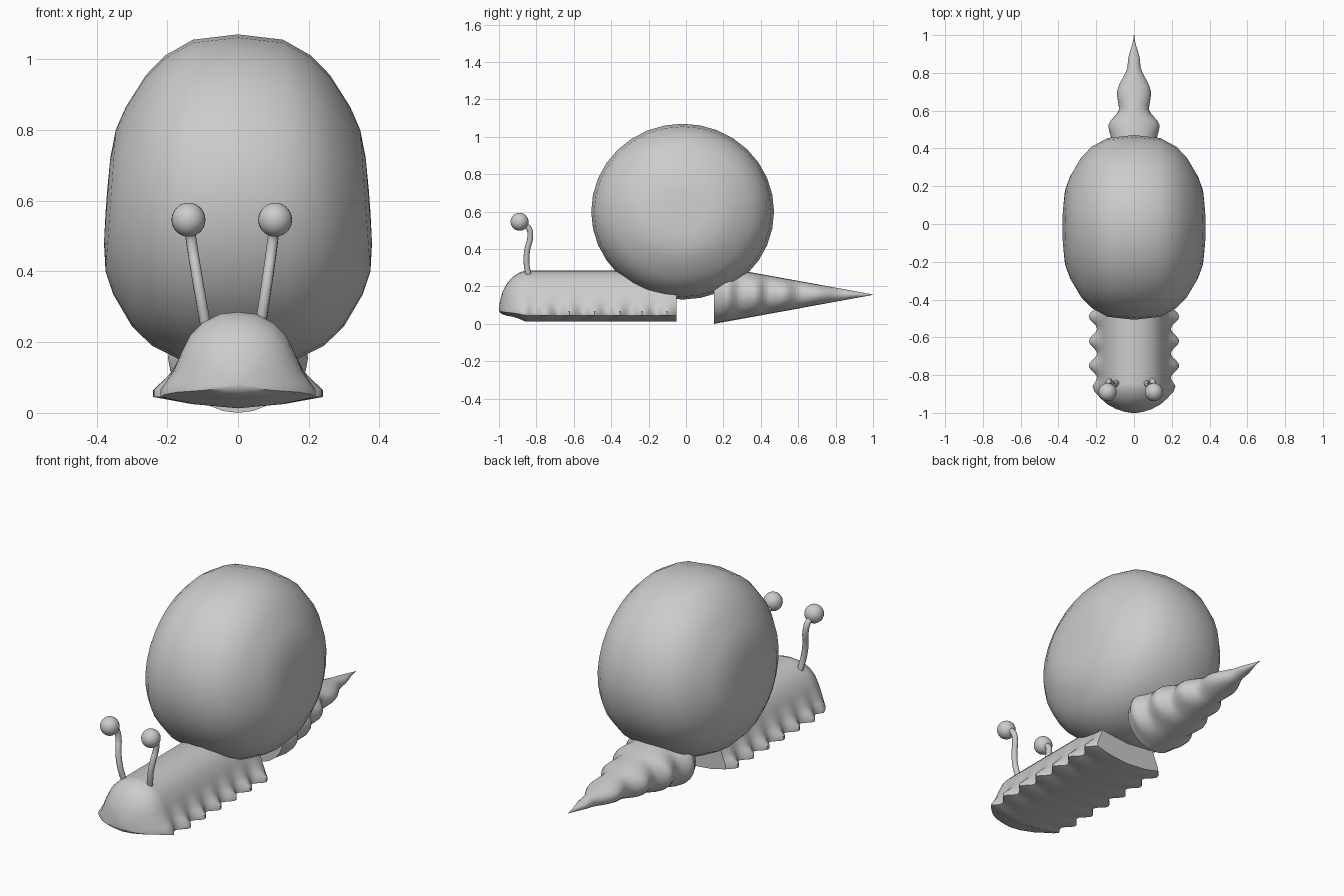
import bpy, math

if "Cube" in bpy.data.objects:
    bpy.data.objects.remove(bpy.data.objects["Cube"])

grey = bpy.data.materials.new("plain grey")
grey.diffuse_color = (0.6, 0.6, 0.6, 1)
grey.use_nodes = True
grey.node_tree.nodes["Principled BSDF"].inputs["Base Color"].default_value = grey.diffuse_color


def finish(obj, angle=40):
    """Material and smooth shading with crisp edges."""
    obj.data.materials.clear()
    obj.data.materials.append(grey)
    bpy.ops.object.select_all(action='DESELECT')
    obj.select_set(True)
    bpy.context.view_layer.objects.active = obj
    bpy.ops.object.mode_set(mode='EDIT')
    bpy.ops.mesh.select_all(action='SELECT')
    bpy.ops.mesh.normals_make_consistent(inside=False)
    bpy.ops.object.mode_set(mode='OBJECT')
    bpy.ops.object.shade_smooth_by_angle(angle=math.radians(angle))


def loft(name, rings, angle=40):
    """Skin a list of equal-length closed rings and cap both ends."""
    n = len(rings[0])
    verts = [p for r in rings for p in r]
    faces = [(i * n + j, i * n + (j + 1) % n, (i + 1) * n + (j + 1) % n, (i + 1) * n + j)
             for i in range(len(rings) - 1) for j in range(n)]
    faces += [tuple(range(n)), tuple(range(len(verts) - n, len(verts)))]
    mesh = bpy.data.meshes.new(name)
    mesh.from_pydata(verts, [], faces)
    obj = bpy.data.objects.new(name, mesh)
    bpy.context.collection.objects.link(obj)
    finish(obj, angle)
    return obj


def lerp(table, y):
    """Smoothly eased lookup in a list of (y, value) pairs."""
    for (a, va), (b, vb) in zip(table, table[1:]):
        if y <= b:
            t = max(0, (y - a) / (b - a))
            return va + (vb - va) * (1 - math.cos(math.pi * t)) / 2
    return table[-1][1]


# Shell: a wide, squarish round turned about the x axis, fuller at the bottom
half = [(0.372, 0.03), (0.37, 0.12), (0.36, 0.2), (0.335, 0.265), (0.28, 0.355),
        (0.225, 0.41), (0.14, 0.455)]
profile = [(-x, r) for x, r in half] + [(0, 0.47)] + [(x, r) for x, r in reversed(half)]
rings = []
for x, r in profile:
    ring = []
    for k in range(32):
        a = math.tau * k / 32
        dz = r * math.sin(a)
        ring.append((x * (1 - 0.2 * dz), -0.018 + 1.04 * r * math.cos(a), 0.6 + dz))
    rings.append(ring)
loft("shell", rings, 60)

# Body: domed section with a scalloped foot edge and a rounded head
section = [(0, 0.285, 0), (0.05, 0.28, 0), (0.1, 0.255, 0), (0.135, 0.22, 0),
           (0.16, 0.17, 0), (0.178, 0.12, 0.006), (0.188, 0.09, 0.025),
           (0.195, 0.065, 0.045), (0.195, 0.045, 0.045), (0.12, 0.025, 0.01), (0, 0.013, 0)]
# y, width scale, height scale above the middle, height scale below it
head = [(-1.0, 0.06, 0.05, 0.1), (-0.994, 0.26, 0.22, 0.3), (-0.98, 0.48, 0.46, 0.45),
        (-0.955, 0.72, 0.68, 0.55), (-0.925, 0.89, 0.84, 0.62), (-0.89, 0.98, 0.95, 0.8)]
stations = head + [(-0.86 + 0.81 * i / 48, 1, 1, 1) for i in range(49)]
rings = []
for y, sw, st, sb in stations:
    wave = 0.5 + 0.5 * math.cos(math.tau * (y + 0.49) / 0.13)
    wave *= min(1, max(0, (y + 0.93) / 0.1))
    pts = []
    for x, z, flare in section:
        zz = 0.08 + (z - 0.08) * (st if z > 0.08 else sb)
        pts.append(((x + flare * wave) * sw, zz))
    rings.append([(x, y, z) for x, z in pts] + [(-x, y, z) for x, z in pts[-2:0:-1]])
loft("body", rings)

# Tail: a cone with bulging sides
width = [(0.15, 0.165), (0.22, 0.2), (0.29, 0.155), (0.37, 0.175), (0.44, 0.12),
         (0.52, 0.135), (0.61, 0.08), (0.69, 0.09), (0.85, 0.033), (1.0, 0.002)]
rings = []
for i in range(44):
    t = i / 43
    y = 0.15 + 0.85 * t
    low, high = 0.155 * t, 0.312 - 0.155 * t
    w, mid, h = lerp(width, y), (low + high) / 2, (high - low) / 2
    rings.append([(w * math.cos(math.tau * k / 24), y, mid + h * math.sin(math.tau * k / 24))
                  for k in range(24)])
loft("tail", rings)

# Eye stalks and eyeballs
for side, base_x, tip_x in (("left", -0.092, -0.14), ("right", 0.064, 0.105)):
    path = [(0, -0.84, 0.25), (0.3, -0.853, 0.33), (0.55, -0.848, 0.4), (0.75, -0.833, 0.46),
            (0.9, -0.84, 0.51), (1, -0.885, 0.545)]
    curve = bpy.data.curves.new("stalk_path", 'CURVE')
    curve.dimensions = '3D'
    curve.bevel_depth = 0.0155
    curve.bevel_resolution = 3
    curve.resolution_u = 6
    curve.use_fill_caps = True
    spline = curve.splines.new('BEZIER')
    spline.bezier_points.add(len(path) - 1)
    for p, (t, y, z) in zip(spline.bezier_points, path):
        p.co = (base_x + (tip_x - base_x) * t, y, z)
        p.handle_left_type = p.handle_right_type = 'AUTO'
    stalk = bpy.data.objects.new(side + "_eye_stalk", curve)
    bpy.context.collection.objects.link(stalk)
    bpy.ops.object.select_all(action='DESELECT')
    stalk.select_set(True)
    bpy.context.view_layer.objects.active = stalk
    bpy.ops.object.convert(target='MESH')
    finish(bpy.context.object)

    bpy.ops.mesh.primitive_uv_sphere_add(segments=24, ring_count=14, radius=0.048,
                                         location=(tip_x, -0.89, 0.546))
    ball = bpy.context.object
    ball.name = side + "_eyeball"
    finish(ball)
